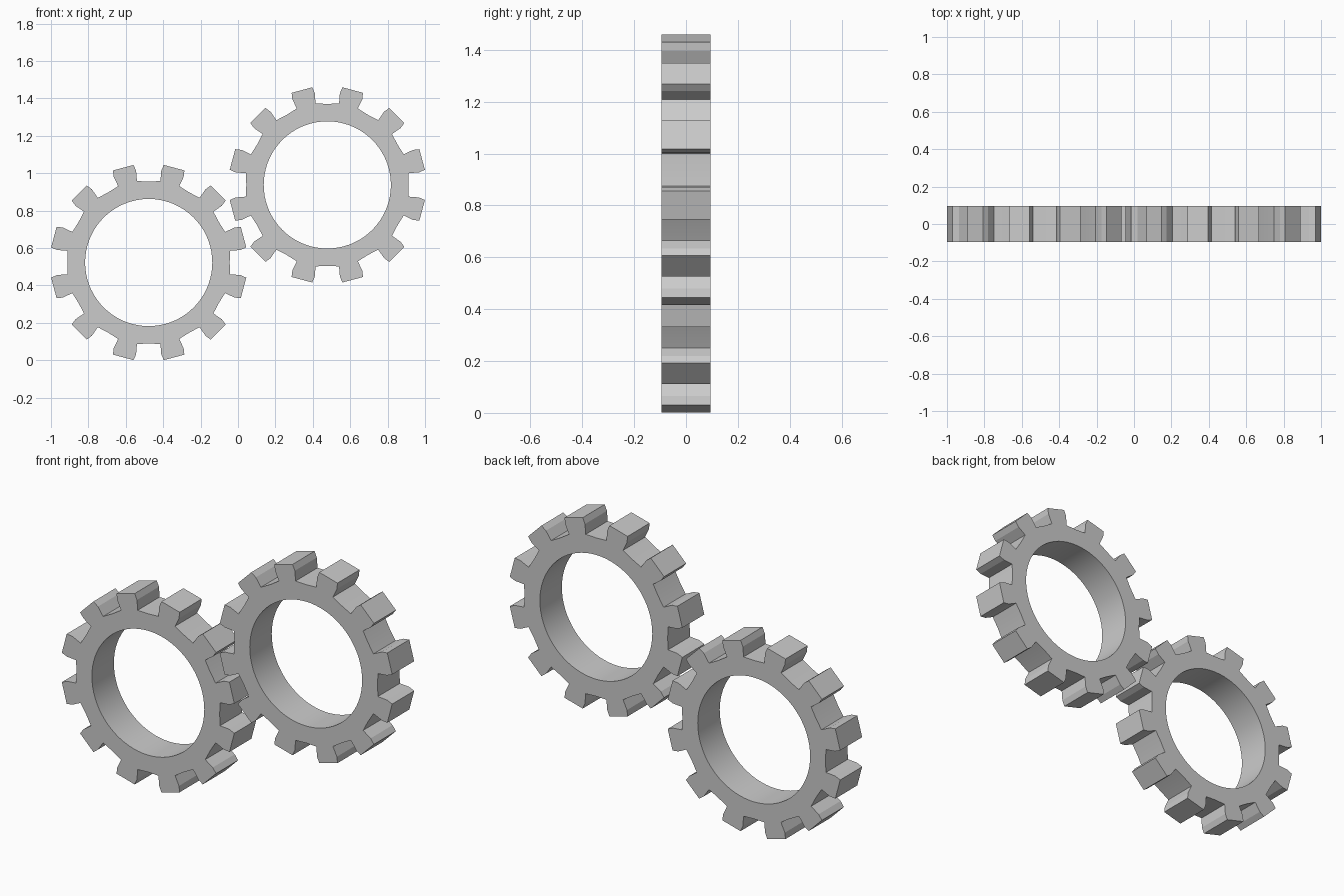
import bpy, bmesh
from math import pi, radians, sin, cos

if "Cube" in bpy.data.objects:
    bpy.data.objects.remove(bpy.data.objects["Cube"])

TEETH, HALF_DEPTH, HOLE_RADIUS = 12, 0.095, 0.34
# one tooth: (radius, angle in degrees from the tooth centre), ending at the root
TOOTH = [(0.44, -6.8), (0.495, -7.2), (0.528, -6.2),
         (0.528, 6.2), (0.495, 7.2), (0.44, 6.8), (0.433, 15)]


def polar(r, a):
    return (r * cos(a), r * sin(a))


def add_loop(curve, points):
    spline = curve.splines.new('POLY')
    spline.points.add(len(points) - 1)
    for p, (x, y) in zip(spline.points, points):
        p.co = (x, y, 0, 1)
    spline.use_cyclic_u = True


def gear(name, x, z):
    # filled outline with a round hole, extruded along y
    curve = bpy.data.curves.new(name, 'CURVE')
    curve.dimensions = '2D'
    curve.fill_mode = 'BOTH'
    curve.extrude = HALF_DEPTH
    add_loop(curve, [polar(r, radians(15 + 30 * k + a))
                     for k in range(TEETH) for r, a in TOOTH])
    add_loop(curve, [polar(HOLE_RADIUS, 2 * pi * i / 72) for i in range(72)])
    obj = bpy.data.objects.new(name, curve)
    bpy.context.collection.objects.link(obj)
    obj.location = (x, 0, z)
    obj.rotation_euler = (pi / 2, 0, 0)

    # turn into a welded mesh
    bpy.ops.object.select_all(action='DESELECT')
    obj.select_set(True)
    bpy.context.view_layer.objects.active = obj
    bpy.ops.object.convert(target='MESH')
    obj = bpy.context.object
    bm = bmesh.new()
    bm.from_mesh(obj.data)
    bmesh.ops.remove_doubles(bm, verts=bm.verts, dist=1e-5)
    bmesh.ops.recalc_face_normals(bm, faces=bm.faces)
    bm.to_mesh(obj.data)
    bm.free()
    bpy.ops.object.shade_smooth_by_angle(angle=radians(8))
    obj.name = name


gear("lower_gear", -0.4775, 0.5225)
gear("upper_gear", 0.4775, 0.9375)
